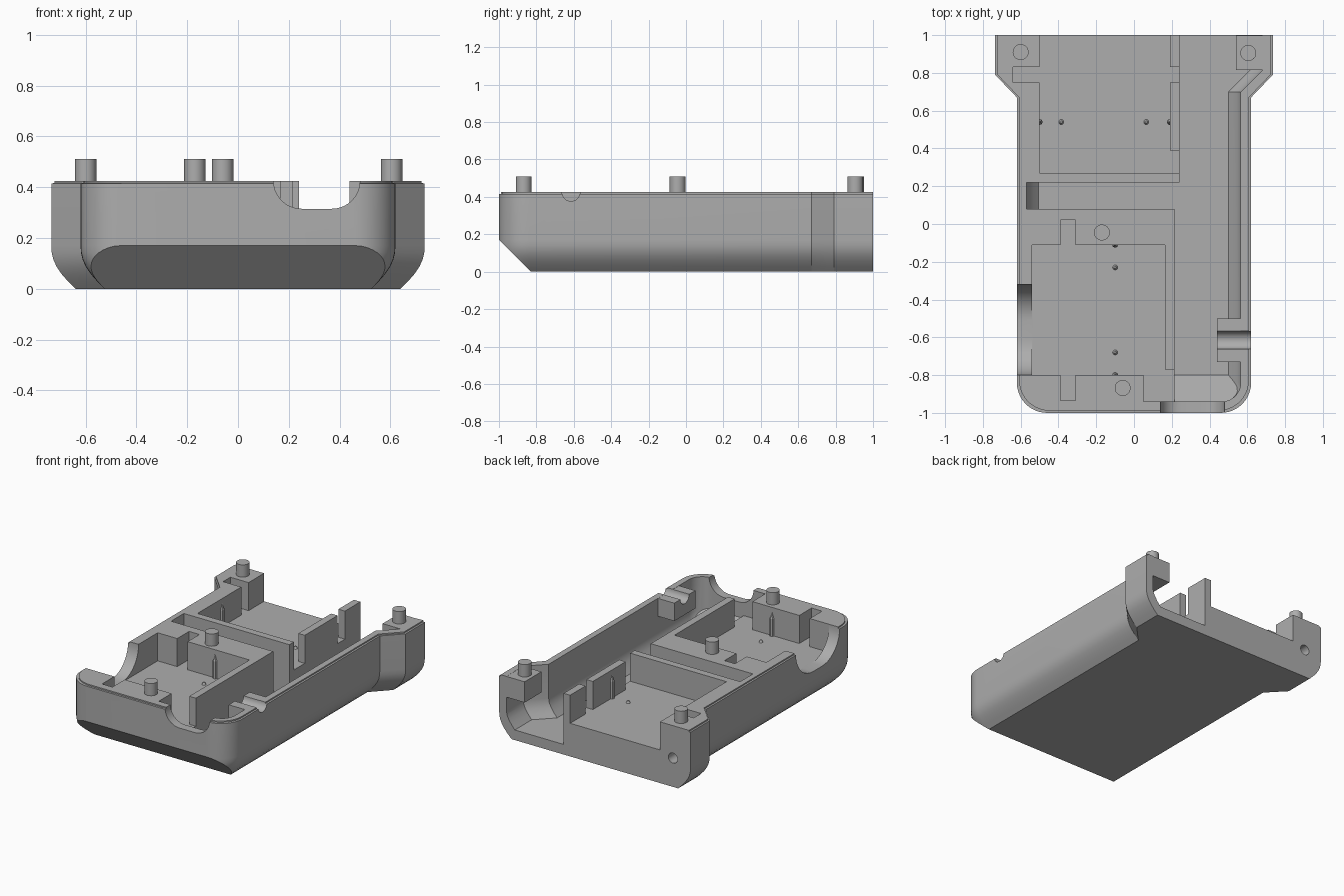
import bpy, bmesh
from math import cos, sin, pi
from mathutils import Vector

cube = bpy.data.objects.get("Cube")
if cube:
    bpy.data.objects.remove(cube)

grey = bpy.data.materials.new("mid grey")
grey.use_nodes = True
tone = (0.42, 0.42, 0.42, 1)
grey.diffuse_color = tone
grey.node_tree.nodes["Principled BSDF"].inputs["Base Color"].default_value = tone

TOP, FLOOR, LOW = 0.425, 0.23, 0.07


def finish(name, bm):
    bmesh.ops.recalc_face_normals(bm, faces=bm.faces)
    mesh = bpy.data.meshes.new(name)
    bm.to_mesh(mesh)
    bm.free()
    obj = bpy.data.objects.new(name, mesh)
    bpy.context.collection.objects.link(obj)
    mesh.materials.append(grey)
    return obj


def loft(name, loops, plane=None):
    """Skin stacked loops, cap the ends and optionally slice off a sloping corner."""
    bm = bmesh.new()
    rings = [[bm.verts.new(p) for p in loop] for loop in loops]
    n = len(rings[0])
    for a, b in zip(rings, rings[1:]):
        for i in range(n):
            j = (i + 1) % n
            bm.faces.new((a[i], a[j], b[j], b[i]))
    bm.faces.new(rings[0][::-1])
    bm.faces.new(rings[-1])
    if plane:
        geom = bm.verts[:] + bm.edges[:] + bm.faces[:]
        cut = bmesh.ops.bisect_plane(bm, geom=geom, plane_co=plane, plane_no=(0, -1, -1),
                                     clear_outer=True, dist=1e-5)
        edges = [e for e in cut["geom_cut"] if isinstance(e, bmesh.types.BMEdge)]
        bmesh.ops.contextual_create(bm, geom=edges)
    return finish(name, bm)


def box(name, x0, x1, y0, y1, z0, z1):
    base = [(x0, y0), (x1, y0), (x1, y1), (x0, y1)]
    return loft(name, [[(x, y, z) for x, y in base] for z in (z0, z1)])


def rod(name, start, end, r0, r1=None, sides=32):
    """Round bar or cone between two points."""
    bm = bmesh.new()
    a, b = Vector(start), Vector(end)
    r1 = r0 if r1 is None else r1
    bmesh.ops.create_cone(bm, cap_ends=True, segments=sides, radius1=r0, radius2=r1,
                          depth=(b - a).length)
    turn = Vector((0, 0, 1)).rotation_difference(b - a)
    for v in bm.verts:
        v.co = turn @ v.co + (a + b) / 2
    return finish(name, bm)


def arc(cx, cy, r, a0, a1, n=10):
    return [(cx + r * cos(a0 + (a1 - a0) * i / n), cy + r * sin(a0 + (a1 - a0) * i / n))
            for i in range(n + 1)]


def u_profile(a, b, depth, r):
    """Scoop outline, open above the rim, with rounded lower corners."""
    return ([(a, 0.6)] + arc(a + r, depth + r, r, pi, 1.5 * pi)
            + arc(b - r, depth + r, r, 1.5 * pi, 2 * pi) + [(b, 0.6)])


def smooth(obj):
    bpy.ops.object.select_all(action="DESELECT")
    obj.select_set(True)
    bpy.context.view_layer.objects.active = obj
    bpy.ops.object.shade_smooth_by_angle(angle=0.5)


def carve(obj, cutter):
    mod = obj.modifiers.new("carve", "BOOLEAN")
    mod.operation, mod.solver, mod.object = "DIFFERENCE", "EXACT", cutter
    bpy.context.view_layer.objects.active = obj
    bpy.ops.object.modifier_apply(modifier=mod.name)
    bpy.data.objects.remove(cutter)


# Outer shell: rounded front, flared back, belly curving inward, sloping front underside
def outline(z, inset, lip=0):
    w, flare = 0.62 - inset, 0.735 - inset
    half = arc(w - 0.16, -0.84 + lip, 0.16, -pi / 2, 0)
    half += [(w, 0.67), (flare, 0.79), (flare, 1)]
    return [(x, y, z) for x, y in half + [(-x, y) for x, y in half[::-1]]]


belly = [(0.095 * (1 - sin(t * pi / 12)) ** 1.2, 0.17 * t / 6) for t in range(7)]
levels = [outline(z, d) for d, z in belly]
levels += [outline(0.415, 0), outline(0.416, 0.012, 0.012), outline(TOP, 0.012, 0.012)]
shell = loft("lower_case", levels, (0, -1, 0.17))


# Long side channel, with its own curved belly, open at the back
def channel(z, d):
    path = [(0.215, -0.94)] + arc(0.465 - d, -0.84, 0.1, -pi / 2, 0)
    path += [(0.565 - d, 0.7), (0.68 - d, 0.815), (0.68 - d, 1.1),
             (0.24, 1.1), (0.24, 0.15), (0.215, 0.15)]
    return [(x, y, z) for x, y in path]


inner = [(0.065 * (1 - sin(t * pi / 8)), LOW + 0.12 * t / 4) for t in range(5)]
carve(shell, loft("channel_cut", [channel(z, d) for d, z in inner] + [channel(0.6, 0)],
                  (0, -0.8, LOW)))

# Cross trench, with curved outer end
trench = [(-0.57 + d, z) for d, z in inner] + [(-0.57, 0.6), (0.3, 0.6), (0.3, LOW)]
carve(shell, loft("trench_cut", [[(x, y, z) for x, z in trench] for y in (0.08, 0.22)]))

# Front and back bays, with their clip slots and rib gaps
bays = [
    (-0.54, 0.165, -0.8, -0.11),
    (0.05, 0.23, -0.94, -0.77),
    (-0.39, -0.31, -0.12, 0.02),
    (-0.39, -0.31, -0.935, -0.79),
    (-0.5, 0.19, 0.27, 1.1),
    (0.18, 0.26, 0.27, 0.39),
    (0.18, 0.26, 0.75, 0.83),
    (-0.64, -0.49, 0.75, 0.83),
]
for bay in bays:
    carve(shell, box("bay_cut", *bay, FLOOR, 0.6))

# Front scoop, side scoop and screw hole
scoop = u_profile(0.14, 0.48, 0.315, 0.11)
carve(shell, loft("front_scoop", [[(x, y, z) for x, z in scoop] for y in (-1.1, -0.93)]))
scoop = u_profile(-0.8, -0.32, FLOOR, 0.19)
carve(shell, loft("side_scoop", [[(x, y, z) for y, z in scoop] for x in (-0.7, -0.53)]))
carve(shell, rod("screw_hole", (-0.6, 0.88, 0.2), (-0.6, 1.1, 0.2), 0.035))

# Cable groove through the side wall and its inner boss
boss = box("cable_boss", 0.44, 0.6, -0.73, -0.5, 0.3, TOP - 0.001)
for part in (shell, boss):
    carve(part, rod("groove_cut", (0.4, -0.615, TOP), (0.7, -0.615, TOP), 0.048))

# Hanging corner block over the channel outlet
block = box("corner_block", 0.54, 0.715, 0.815, 0.999, 0.28, TOP - 0.001)

# Locating pegs
pegs = [(-0.6, 0.91), (0.605, 0.905), (-0.17, -0.045), (-0.06, -0.868)]
for x, y in pegs:
    smooth(rod("peg", (x, y, 0.36), (x, y, 0.51), 0.042))

# Floor dimples and pointed wall ridges that grip the inserted parts
for x, y in [(-0.385, 0.54), (0.065, 0.54), (-0.1, -0.23), (-0.1, -0.68)]:
    smooth(rod("floor_nub", (x, y, FLOOR - 0.01), (x, y, FLOOR + 0.016), 0.018, 0.006, 12))
for x, y in [(-0.5, 0.54), (0.19, 0.54), (-0.1, -0.11), (-0.1, -0.8)]:
    rod("grip_ridge", (x, y, FLOOR - 0.01), (x, y, 0.35), 0.016, sides=8)
    rod("grip_ridge_tip", (x, y, 0.35), (x, y, 0.39), 0.016, 0.002, sides=8)

for part in (shell, boss, block):
    smooth(part)
